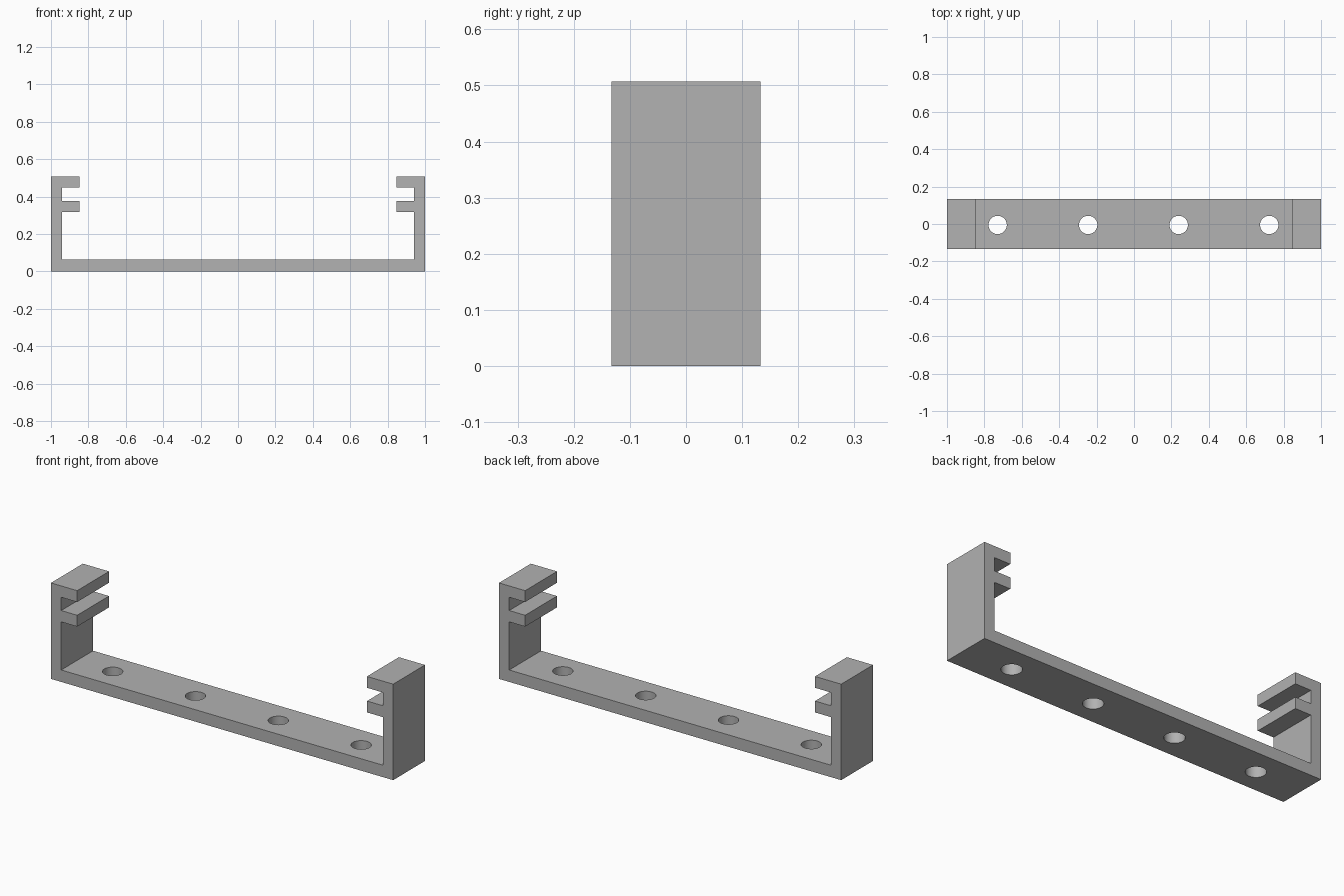
import bpy
import bmesh
from mathutils import Matrix

cube = bpy.data.objects.get("Cube")
if cube:
    bpy.data.objects.remove(cube, do_unlink=True)

HALF_DEPTH = 0.133
WALL = 0.94        # inner face of the side walls
TIP = 0.847        # inner end of the lips
FLOOR = 0.063
HEIGHT = 0.507

grey = bpy.data.materials.new("plain grey")
grey.use_nodes = True
colour = (0.445, 0.445, 0.445, 1)
grey.diffuse_color = colour
grey.node_tree.nodes["Principled BSDF"].inputs["Base Color"].default_value = colour


def make_object(name, bm):
    bmesh.ops.recalc_face_normals(bm, faces=bm.faces)
    mesh = bpy.data.meshes.new(name)
    bm.to_mesh(mesh)
    bm.free()
    mesh.materials.append(grey)
    obj = bpy.data.objects.new(name, mesh)
    bpy.context.collection.objects.link(obj)
    return obj


# Bracket: half outline with two lips, mirrored and extruded through the depth
half = [(1, 0), (1, HEIGHT), (TIP, HEIGHT), (TIP, 0.447), (WALL, 0.447),
        (WALL, 0.377), (TIP, 0.377), (TIP, 0.317), (WALL, 0.317), (WALL, FLOOR)]
outline = half + [(-x, z) for x, z in reversed(half)]
bm = bmesh.new()
face = bm.faces.new([bm.verts.new((x, -HALF_DEPTH, z)) for x, z in outline])
result = bmesh.ops.extrude_face_region(bm, geom=[face])
moved = [v for v in result["geom"] if isinstance(v, bmesh.types.BMVert)]
bmesh.ops.translate(bm, verts=moved, vec=(0, 2 * HALF_DEPTH, 0))
bracket = make_object("bracket", bm)

# Four evenly spaced screw holes through the floor
bm = bmesh.new()
for i in range(4):
    bmesh.ops.create_cone(bm, cap_ends=True, segments=48, radius1=0.049,
                          radius2=0.049, depth=0.2,
                          matrix=Matrix.Translation((-0.729 + 0.484 * i, -0.005, 0.03)))
cutter = make_object("hole_cutter", bm)
cutter.hide_render = True

cut = bracket.modifiers.new("screw holes", "BOOLEAN")
cut.operation = "DIFFERENCE"
cut.solver = "EXACT"
cut.object = cutter
bpy.context.view_layer.objects.active = bracket
bracket.select_set(True)
bpy.ops.object.modifier_apply(modifier=cut.name)
bpy.data.objects.remove(cutter, do_unlink=True)

# Smooth hole walls, sharp edges elsewhere
bpy.ops.object.shade_smooth_by_angle()
